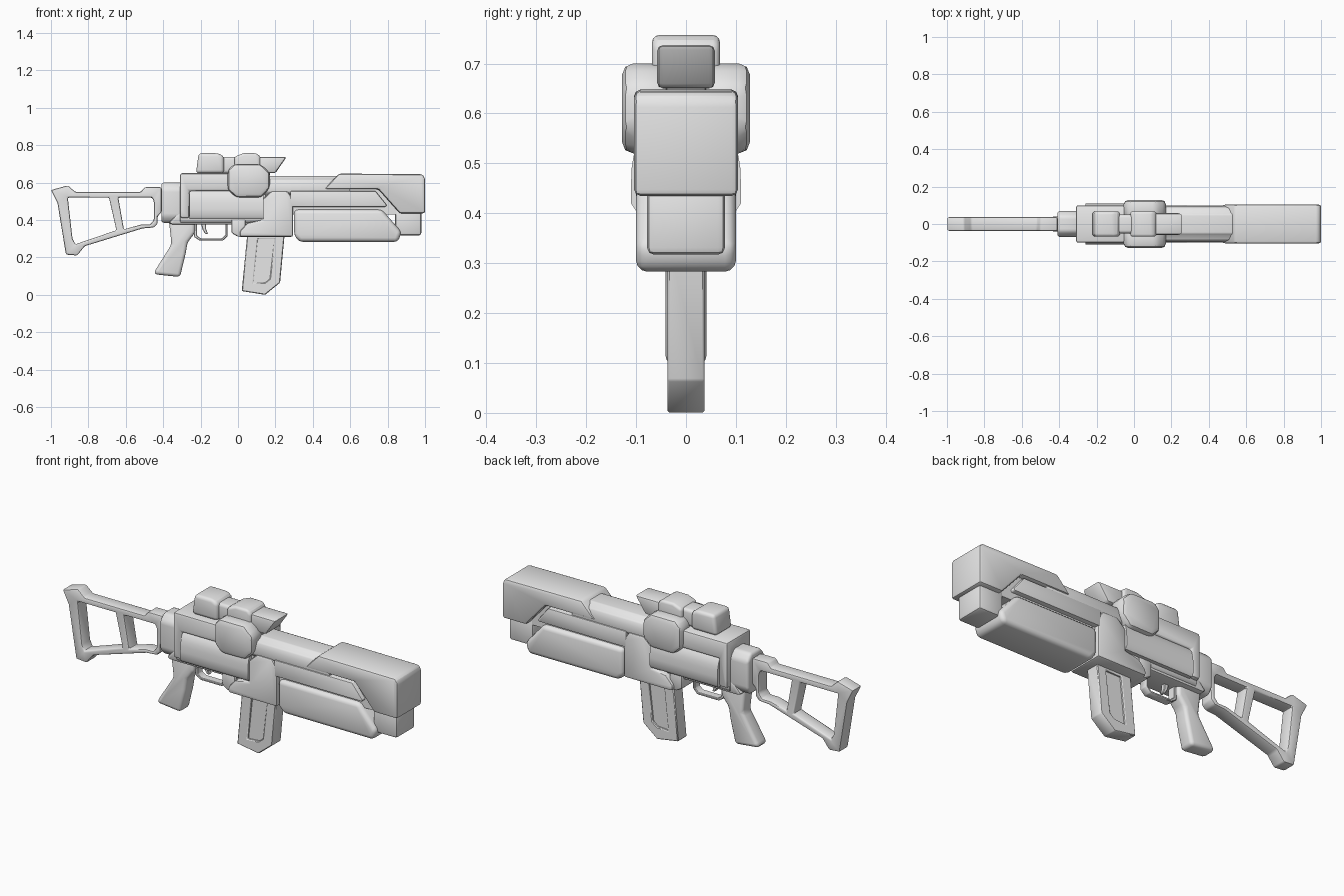
import bpy, bmesh, math
from mathutils import Vector

if "Cube" in bpy.data.objects:
    bpy.data.objects.remove(bpy.data.objects["Cube"])

grey = bpy.data.materials.new("light_grey")
grey.diffuse_color = (0.8, 0.8, 0.8, 1)
grey.use_nodes = True
grey.node_tree.nodes["Principled BSDF"].inputs["Base Color"].default_value = grey.diffuse_color


def finish(bm, name, bevel, segments):
    """Turn a bmesh into a bevelled, angle-smoothed object."""
    bmesh.ops.recalc_face_normals(bm, faces=bm.faces[:])
    mesh = bpy.data.meshes.new(name)
    bm.to_mesh(mesh)
    bm.free()
    mesh.materials.append(grey)
    obj = bpy.data.objects.new(name, mesh)
    bpy.context.collection.objects.link(obj)
    bpy.ops.object.select_all(action='DESELECT')
    obj.select_set(True)
    bpy.context.view_layer.objects.active = obj
    if bevel:
        mod = obj.modifiers.new("bevel", 'BEVEL')
        mod.width, mod.segments = bevel, segments
        mod.limit_method, mod.angle_limit = 'ANGLE', math.radians(25)
        bpy.ops.object.modifier_apply(modifier=mod.name)
    bpy.ops.object.shade_smooth_by_angle(angle=math.radians(35))
    return obj


def extrude_loops(loops, to_3d, offset, name, bevel, segments):
    """Fill an outline (with optional holes) and extrude it."""
    bm = bmesh.new()
    for loop in loops:
        verts = [bm.verts.new(to_3d(p)) for p in loop]
        for a, b in zip(verts, verts[1:] + verts[:1]):
            bm.edges.new((a, b))
    if len(loops) == 1:
        bm.faces.new(bm.verts[:])
    else:
        bmesh.ops.triangle_fill(bm, use_beauty=True, edges=bm.edges[:],
                                normal=Vector(offset).normalized())
    res = bmesh.ops.extrude_face_region(bm, geom=bm.faces[:], use_keep_orig=True)
    moved = [g for g in res["geom"] if isinstance(g, bmesh.types.BMVert)]
    bmesh.ops.translate(bm, verts=moved, vec=offset)
    return finish(bm, name, bevel, segments)


def side(name, pts, y0, y1, bevel=0.008, segments=2, holes=()):
    """Side outline in x, z extruded across y."""
    return extrude_loops([pts, *holes], lambda p: (p[0], y0, p[1]),
                         (0, y1 - y0, 0), name, bevel, segments)


def both(name, pts, w, bevel=0.008, segments=2, holes=()):
    return side(name, pts, -w, w, bevel, segments, holes)


def along(name, section, x0, x1, bevel=0.006, segments=2):
    """Half cross-section in y, z, mirrored and extruded along x."""
    pts = section + [(-y, z) for y, z in reversed(section)]
    return extrude_loops([pts], lambda p: (x0, p[0], p[1]),
                         (x1 - x0, 0, 0), name, bevel, segments)


def rect(x0, x1, z0, z1):
    return [(x0, z0), (x1, z0), (x1, z1), (x0, z1)]


# Skeleton shoulder stock
both("stock",
     [(-1, .56), (-.91, .585), (-.87, .55), (-.52, .55), (-.5, .575),
      (-.41, .575), (-.41, .44), (-.43, .42), (-.43, .38), (-.45, .36),
      (-.51, .355), (-.82, .26), (-.86, .21), (-.92, .215), (-.965, .49)],
     .037, .008, 2,
     holes=[[(-.91, .52), (-.69, .52), (-.65, .345), (-.87, .27), (-.885, .3)],
            [(-.64, .52), (-.46, .52), (-.45, .5), (-.45, .4), (-.47, .375),
             (-.52, .375), (-.61, .35)]])

# Receiver
along("rear_cap", [(.04, .60), (.07, .565), (.07, .42), (.045, .385)], -.41, -.29, .015, 3)
along("receiver_core", [(.075, .64), (.08, .6), (.08, .40), (.07, .385)], -.31, .15)
both("receiver_shell",
     [(-.31, .45), (-.31, .65), (.12, .65), (.16, .6), (.16, .555),
      (-.26, .555), (-.26, .41), (-.31, .41)], .1, .012, 2)
both("lower_receiver",
     [(-.37, .385), (-.31, .45), (-.2, .45), (-.2, .42), (.13, .42),
      (.13, .375), (-.35, .375)], .07, .01)
along("rounded_side_panel",
      [(.086, .555), (.097, .54), (.105, .515), (.109, .49), (.11, .46),
       (.11, .42), (.1, .405)], -.26, .135, 0)

# Magazine housing
both("magazine_housing",
     [(.13, .40), (.13, .51), (.18, .555), (.265, .555), (.295, .51),
      (.295, .31), (.01, .31), (.01, .34), (.05, .385)], .1, .012, 2)
both("housing_rear_block", [(-.035, .41), (-.035, .33), (.0, .31), (.04, .31), (.04, .41)],
     .085, .01)

# Magazine with a sunken panel on each side
both("magazine_frame",
     [(.05, .33), (.25, .33), (.225, .065), (.145, 0), (.02, .02)], .037, .004, 1,
     holes=[[(.105, .3), (.195, .3), (.17, .085), (.145, .065), (.08, .06)]])
both("magazine_panel", [(.09, .31), (.21, .31), (.185, .07), (.14, .05), (.07, .05)],
     .025, 0)

# Grip, trigger and guard
both("grip",
     [(-.37, .4), (-.23, .4), (-.23, .33), (-.27, .28), (-.28, .22),
      (-.31, .095), (-.45, .11), (-.44, .135), (-.355, .27)], .041, .018, 3)
both("trigger_guard",
     [(-.235, .39), (-.235, .31), (-.205, .29), (-.08, .29), (-.055, .315),
      (-.055, .39), (-.067, .39), (-.067, .32), (-.085, .302), (-.2, .302),
      (-.22, .317), (-.22, .39)], .022, .003, 1)
both("trigger", [(-.2, .39), (-.17, .39), (-.17, .35), (-.16, .325),
                 (-.175, .325), (-.19, .35)], .012, .003, 1)

# Barrel shroud and front housing
along("upper_barrel", [(.05, .635), (.06, .625), (.085, .615), (.095, .59),
                       (.095, .55), (.075, .53)], .1, .6)
along("barrel_core", [(.075, .57), (.075, .43)], .2, .9, 0)
both("front_housing",
     [(.46, .565), (.54, .648), (.985, .645), (1, .625), (1, .435),
      (.865, .435), (.75, .565)], .104, .014, 2)
both("side_rail", [(.28, .555), (.735, .555), (.795, .48), (.79, .47), (.28, .47)],
     .1, .016, 2)
both("foregrip",
     [(.3, .455), (.77, .455), (.875, .335), (.855, .283), (.33, .283), (.3, .315)],
     .1, .025, 3)
both("muzzle_lower_block", rect(.84, .98, .317, .46), .078, .014, 2)

# Side pods, one per side
for s, label in ((-1, "front"), (1, "back")):
    side("side_pod_" + label,
         [(-.02, .70), (.12, .70), (.17, .655), (.17, .57), (.125, .52),
          (-.01, .52), (-.055, .56), (-.055, .67)],
         s * .03, s * .128, .022, 2)

# Scope
both("scope_base", rect(-.16, .17, .63, .69), .04)
both("scope_eyepiece",
     [(-.225, .65), (-.21, .757), (-.105, .757), (-.075, .74), (-.075, .65)],
     .068, .018, 3)
both("scope_neck", rect(-.1, .05, .65, .738), .05, .016, 3)
both("scope_turret",
     [(-.02, .65), (-.02, .738), (.03, .757), (.1, .757), (.12, .738), (.12, .65)],
     .068, .018, 3)
both("scope_hood", [(.09, .65), (.09, .737), (.26, .737), (.2, .65)], .058, .012, 2)
